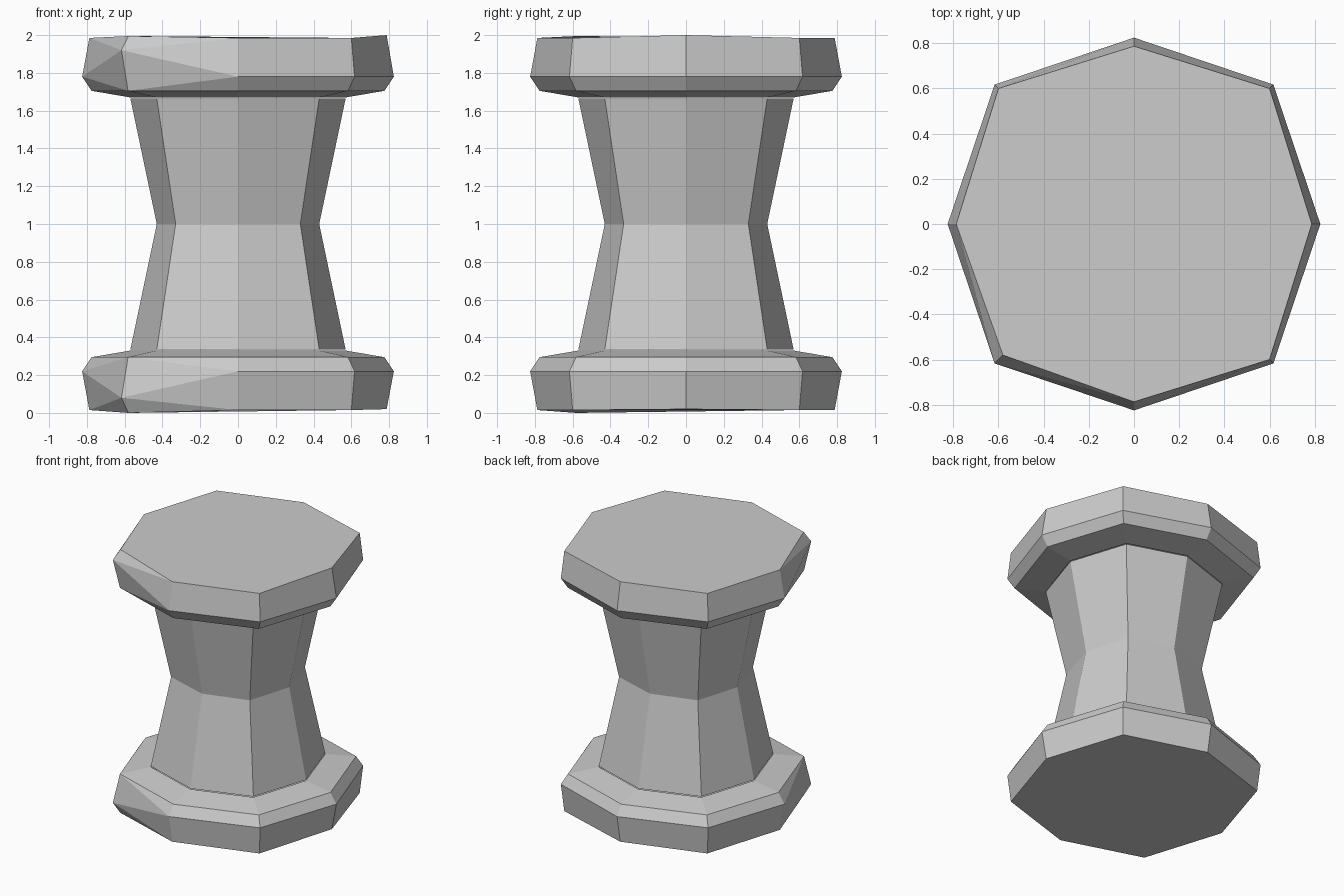
import bpy
import bmesh
from mathutils import Vector

if "Cube" in bpy.data.objects:
    bpy.data.objects.remove(bpy.data.objects["Cube"], do_unlink=True)

stone = bpy.data.materials.new("stone grey")
stone.use_nodes = True
GREY = (0.6, 0.6, 0.6, 1)
stone.diffuse_color = GREY
stone.node_tree.nodes["Principled BSDF"].inputs["Base Color"].default_value = GREY

# Eight compass directions; corners alternate between axis and diagonal
DIRS = [(1, 0), (1, 1), (0, 1), (-1, 1), (-1, 0), (-1, -1), (0, -1), (1, -1)]
CHIP = 5  # the worn front corner


def ring(axis, diag, z):
    """Octagon given its reach along the axes and its diagonal coordinate."""
    return [Vector((x * (diag if x and y else axis),
                    y * (diag if x and y else axis), z)) for x, y in DIRS]


def loft(name, rings, cap=False, worn=False):
    """Skin neighbouring rings, splitting the bent quads at the worn corner."""
    bm = bmesh.new()
    loops = [[bm.verts.new(p) for p in r] for r in rings]
    for a, b in zip(loops, loops[1:]):
        for i in range(len(DIRS)):
            j = (i + 1) % len(DIRS)
            if worn and i == CHIP:
                bm.faces.new((a[i], a[j], b[j]))
                bm.faces.new((a[i], b[j], b[i]))
            elif worn and j == CHIP:
                bm.faces.new((a[i], a[j], b[i]))
                bm.faces.new((a[j], b[j], b[i]))
            else:
                bm.faces.new((a[i], a[j], b[j], b[i]))
    if cap:
        bm.faces.new(loops[-1])
    if rings[0][0].z > rings[-1][0].z:
        bmesh.ops.reverse_faces(bm, faces=bm.faces[:])
    mesh = bpy.data.meshes.new(name)
    bm.to_mesh(mesh)
    bm.free()
    mesh.materials.append(stone)
    obj = bpy.data.objects.new(name, mesh)
    bpy.context.collection.objects.link(obj)
    return obj


# Waisted column
loft("column", [ring(0.57, 0.43, 0.335), ring(0.43, 0.33, 1.0),
                ring(0.57, 0.43, 1.665)])

# Capital slab: collar, lower bevel, widest edge, top rim
slab = [ring(0.57, 0.43, 1.67), ring(0.775, 0.582, 1.705),
        ring(0.825, 0.617, 1.78), ring(0.787, 0.6, 1.985)]
slab[2][CHIP].z = 1.92
slab[3][CHIP] = Vector((-0.58, -0.58, 1.995))
slab[3][0].z = 2.0
loft("capital", slab, cap=True, worn=True)

# Base slab is the capital turned over, resting on its worn corner
foot = [[Vector((p.x, p.y, 2 - p.z)) for p in r] for r in slab]
foot[3][0].z = 0.02
foot[3][CHIP].z = 0.0
loft("base", foot, cap=True, worn=True)
